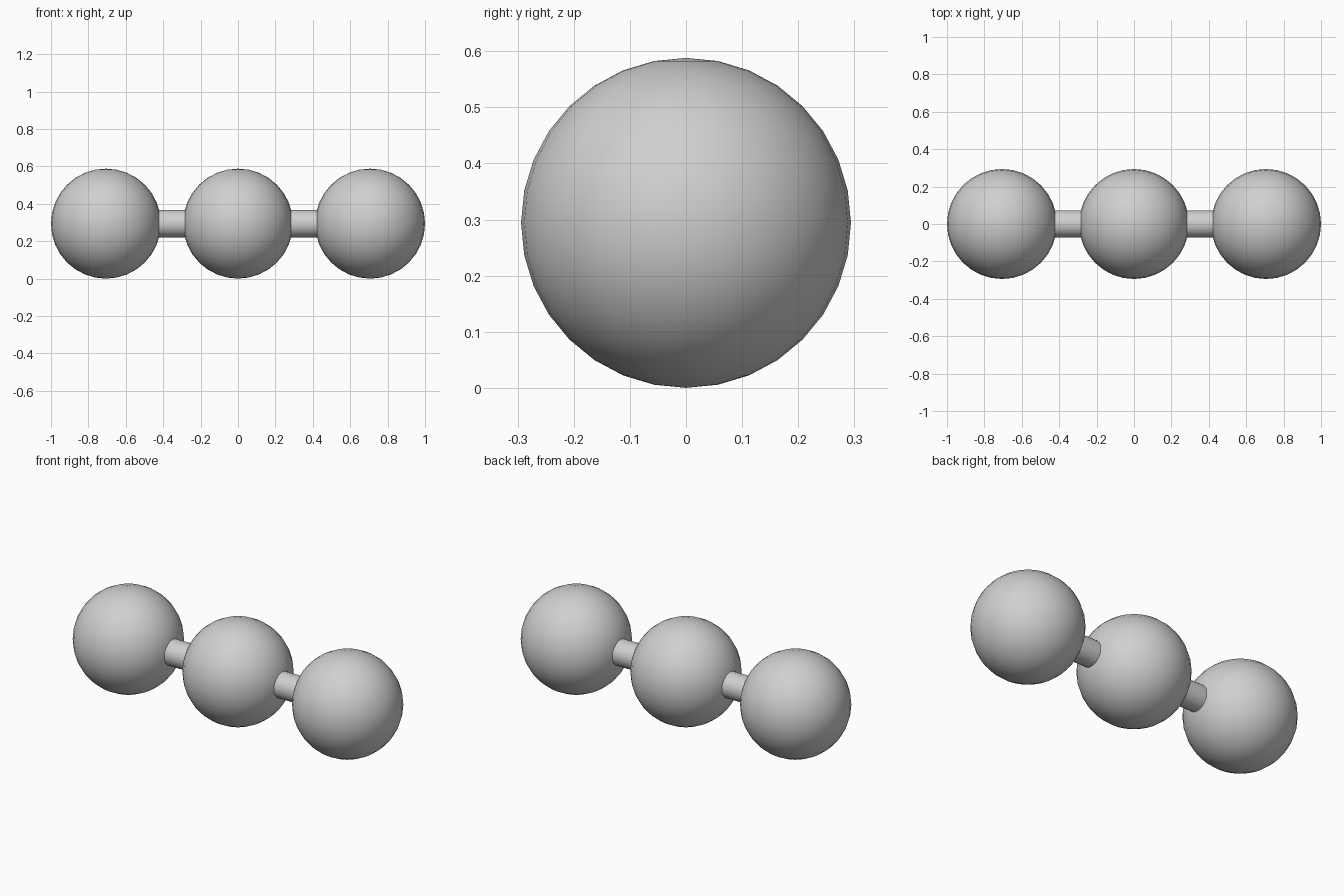
import bpy
import math

RADIUS = 0.294
SPACING = 1.0 - RADIUS
PEG_RADIUS = 0.0735

cube = bpy.data.objects.get("Cube")
if cube:
    bpy.data.objects.remove(cube, do_unlink=True)

# Single grey material
grey = bpy.data.materials.new("light_grey")
grey.use_nodes = True
colour = (0.63, 0.63, 0.63, 1.0)
grey.diffuse_color = colour
grey.node_tree.nodes["Principled BSDF"].inputs["Base Color"].default_value = colour


def finish(name):
    obj = bpy.context.object
    obj.name = name
    obj.data.materials.append(grey)
    bpy.ops.object.shade_smooth_by_angle(angle=math.radians(40))


# Three equal balls in a row
for name, side in (("right_ball", -1), ("centre_ball", 0), ("left_ball", 1)):
    bpy.ops.mesh.primitive_uv_sphere_add(
        segments=32, ring_count=16, radius=RADIUS,
        location=(side * SPACING, 0, RADIUS))
    finish(name)

# Round pegs joining neighbouring balls, with ends sunk into them
for name, side in (("right_peg", -1), ("left_peg", 1)):
    bpy.ops.mesh.primitive_cylinder_add(
        vertices=32, radius=PEG_RADIUS, depth=SPACING - 1.8 * RADIUS,
        location=(side * SPACING / 2, 0, RADIUS),
        rotation=(0, math.pi / 2, 0))
    finish(name)
